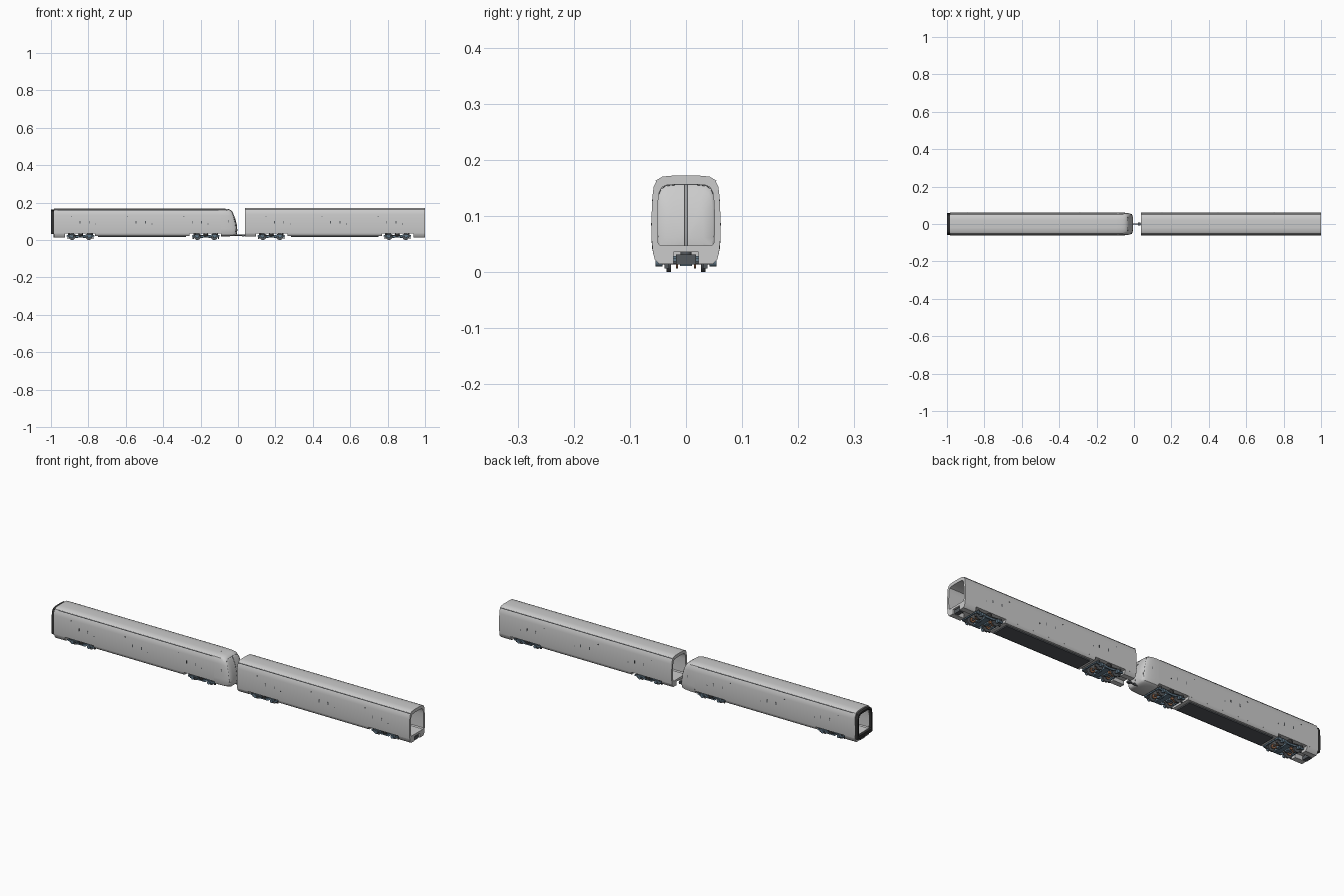
import bpy, bmesh, math

if "Cube" in bpy.data.objects:
    bpy.data.objects.remove(bpy.data.objects["Cube"])

def mat(name, c):
    m = bpy.data.materials.new(name)
    m.diffuse_color = (*c, 1)
    m.use_nodes = True
    m.node_tree.nodes["Principled BSDF"].inputs["Base Color"].default_value = m.diffuse_color
    return m

DARK = mat("dark_steel", (0.09, 0.10, 0.11))
BLUE = mat("blue_grey", (0.13, 0.20, 0.26))
RUST = mat("rust_orange", (0.45, 0.2, 0.1))
BLACK = mat("black_rubber", (0.03, 0.03, 0.03))

# Half profiles of a car, from the sill to the roof
OUTER = [(.059, .036), (.0615, .06), (.0612, .10), (.0597, .132), (.0575, .148),
         (.052, .160), (.042, .166), (.02, .168)]
INNER = [(.046, .047), (.05, .052), (.051, .09), (.050, .12), (.048, .138),
         (.043, .148), (.034, .152), (.015, .153)]
NOSE = [(.044, .019), (.056, .026), (.0605, .042)] + OUTER[1:]

def ring(half, lift=0):
    h = [(y, z + (lift if z > .09 else 0)) for y, z in half]
    return h + [(-y, z) for y, z in reversed(h)]

def finish(bm, name, material=None, smooth=True):
    bmesh.ops.recalc_face_normals(bm, faces=bm.faces)
    me = bpy.data.meshes.new(name)
    bm.to_mesh(me)
    bm.free()
    ob = bpy.data.objects.new(name, me)
    bpy.context.collection.objects.link(ob)
    if material:
        me.materials.append(material)
    if smooth:
        bpy.ops.object.select_all(action='DESELECT')
        ob.select_set(True)
        bpy.context.view_layer.objects.active = ob
        bpy.ops.object.shade_smooth_by_angle(angle=math.radians(32))
    return ob

def loft(name, rings, material=None, closed=False, caps=True):
    """Skin a list of equal rings of 3D points; closed joins last to first."""
    bm = bmesh.new()
    vs = [[bm.verts.new(p) for p in r] for r in rings]
    pairs = list(zip(vs, vs[1:])) + ([(vs[-1], vs[0])] if closed else [])
    n = len(vs[0])
    for a, b in pairs:
        for i in range(n):
            j = (i + 1) % n
            bm.faces.new((a[i], a[j], b[j], b[i]))
    if caps and not closed:
        bm.faces.new(vs[0])
        bm.faces.new(vs[-1])
    return finish(bm, name, material)

def at(x, pts):
    return [(x, y, z) for y, z in pts]

def tube(name, x0, x1, out, inn, material=None):
    return loft(name, [at(x0, out), at(x1, out), at(x1, inn), at(x0, inn)], material, closed=True)

def box(name, c, s, material=None):
    bm = bmesh.new()
    bmesh.ops.create_cube(bm, size=1)
    bmesh.ops.scale(bm, vec=s, verts=bm.verts)
    bmesh.ops.translate(bm, vec=c, verts=bm.verts)
    return finish(bm, name, material, smooth=False)

def cyl(name, c, r, length, axis='Y', material=None, seg=24):
    bm = bmesh.new()
    bmesh.ops.create_cone(bm, cap_ends=True, segments=seg, radius1=r, radius2=r, depth=length)
    ob = finish(bm, name, material)
    ob.location = c
    ob.rotation_euler = {'X': (0, math.pi / 2, 0), 'Y': (math.pi / 2, 0, 0), 'Z': (0, 0, 0)}[axis]
    return ob

def wire(name, pts, r, cyclic=False):
    cu = bpy.data.curves.new(name, 'CURVE')
    cu.dimensions = '3D'
    cu.bevel_depth = r
    cu.bevel_resolution = 0
    sp = cu.splines.new('POLY')
    sp.points.add(len(pts) - 1)
    for p, q in zip(sp.points, pts):
        p.co = (*q, 1)
    sp.use_cyclic_u = cyclic
    cu.materials.append(DARK)
    ob = bpy.data.objects.new(name, cu)
    bpy.context.collection.objects.link(ob)
    return ob

# Hollow car bodies
tube("cab_car_body", -.985, -.09, ring(OUTER), ring(INNER))
tube("trailer_car_body", .037, 1, ring(OUTER, .004), ring(INNER, .003))

# Dark gangway frame on the far end of the cab car
GANG = [(y * .95, .032 + (z - .036) * .985) for y, z in OUTER]
tube("gangway_frame", -1, -.984, ring(GANG), ring(INNER), BLACK)

# Rounded, raked cab nose
def nose_ring(x, sy, sz, rake):
    out = []
    for y, z in ring(NOSE):
        z2 = .062 + (z - .062) * sz
        back = rake * max(0, (z2 - .05) / .118) ** 1.8
        out.append((x - back, y * sy, z2))
    return out

nose = [nose_ring(*a) for a in ((-.091, 1, 1, 0), (-.07, .995, .997, .004), (-.05, .98, .985, .010),
        (-.033, .95, .965, .017), (-.02, .905, .93, .023), (-.012, .85, .88, .027),
        (-.008, .78, .80, .029), (-.005, .5, .5, .030), (-.004, .15, .15, .030))]
loft("cab_nose", nose)

# Windscreen outline and centre pillar lines
mask = [p for p in nose[5] if p[2] > .04]
wire("windscreen_seal", mask, .0006, True)
for dy in (-.0025, .0025):
    n = len(nose[0]) // 2
    top = [(r[n][0], dy, r[n][2]) for r in nose[5:]]
    low = [(r[0][0], dy, r[0][2]) for r in reversed(nose[6:])]
    wire("windscreen_centre_seam", top + low, .0005)
for s in (-1, 1):
    box("headlight", (-.016, s * .046, .06), (.012, .008, .008), DARK)
    box("cab_side_mark", (-.052, s * .0592, .10), (.003, .002, .012), DARK)

# Side skirts and underframe between the bogies
def skirt(name, x0, x1, bottom):
    half = [(.052, bottom), (.0575, bottom + .007), (.059, .0365)]
    loft(name, [at(x0, ring(half)), at(x1, ring(half))])

def end_skirt(x0, x1, bottom):
    for s in (-1, 1):
        pts = [(s * .022, bottom), (s * .048, bottom), (s * .056, bottom + .009),
               (s * .059, .0365), (s * .022, .0365)]
        loft("end_skirt", [at(x0, pts), at(x1, pts)])

skirt("cab_car_underframe", -.765, -.26, .022)
skirt("trailer_underframe", .265, .77, .022)
box("cab_car_equipment_tray", (-.5125, 0, .02), (.47, .084, .008), DARK)
box("trailer_equipment_tray", (.5175, 0, .02), (.47, .084, .008), DARK)
end_skirt(-.985, -.925, .014)
end_skirt(.037, .097, .018)
end_skirt(.937, 1, .014)

# Couplers
cyl("cab_coupler_bar", (.008, 0, .025), .004, .06, 'X', DARK, 12)
box("cab_coupler_head", (.028, 0, .025), (.014, .014, .01), DARK)
for x in (-.975, .985):
    box("end_coupler", (x, 0, .022), (.022, .036, .018), DARK)

# Bogies
FRAME = [(-.074, .018), (-.056, .015), (-.036, .022), (-.022, .013), (.022, .013), (.036, .022),
         (.056, .015), (.074, .018), (.074, .025), (.05, .029), (.026, .028), (.02, .022),
         (-.02, .022), (-.026, .028), (-.05, .029), (-.074, .025)]

def bogie(cx):
    for s in (-1, 1):
        loft("bogie_side_frame", [[(cx + x, s * y, z) for x, z in FRAME] for y in (.042, .049)], BLUE)
        cyl("air_spring", (cx, s * .042, .029), .012, .016, 'Z', BLACK, 16)
        wire("damper", [(cx - .05, s * .052, .026), (cx + .012, s * .052, .020)], .002)
        for e in (-1, 1):
            x = cx + e * .045
            cyl("wheel", (x, s * .0315, .0175), .0175, .006, 'Y', DARK)
            cyl("wheel_flange", (x, s * .0277, .0182), .0182, .002, 'Y', DARK)
            cyl("brake_disc", (x, s * .016, .0175), .011, .004, 'Y', RUST, 20)
            cyl("axle_box", (x, s * .048, .0175), .008, .012, 'Y', BLUE, 12)
            cyl("axle_spring", (x + e * .016, s * .0455, .028), .005, .012, 'Z', DARK, 10)
            box("brake_caliper", (x - e * .016, s * .016, .020), (.012, .008, .010), RUST)
            box("brake_hanger", (x + e * .022, s * .034, .013), (.006, .008, .014), DARK)
    for e in (-1, 1):
        cyl("axle", (cx + e * .045, 0, .0175), .004, .094, 'Y', DARK, 12)
        box("end_crossbeam", (cx + e * .071, 0, .022), (.005, .09, .006), BLUE)
        box("traction_motor", (cx + e * .023, 0, .019), (.018, .022, .016), BLUE)
    box("bogie_bolster", (cx, 0, .023), (.028, .09, .011), BLUE)
    cyl("centre_pivot", (cx, 0, .032), .01, .014, 'Z', DARK, 16)

for cx in (-.842, -.172, .178, .852):
    bogie(cx)

# Small door buttons and handle slots along both sides
for car in (-.52, .52):
    for dx in (-.30, 0, .30):
        for s in (-1, 1):
            for o in (-.025, .025):
                box("door_handle_slot", (car + dx + o, s * .0612, .095), (.004, .0014, .014), DARK)
            box("door_button", (car + dx + .06, s * .0613, .085), (.004, .0014, .005), DARK)
            box("side_marker", (car + dx - .07, s * .0602, .128), (.006, .0016, .003), DARK)

# Roof gutters
for s in (-1, 1):
    box("cab_car_gutter", (-.535, s * .0535, .1585), (.86, .002, .0015), DARK)
    box("trailer_gutter", (.5185, s * .0535, .1625), (.96, .002, .0015), DARK)
